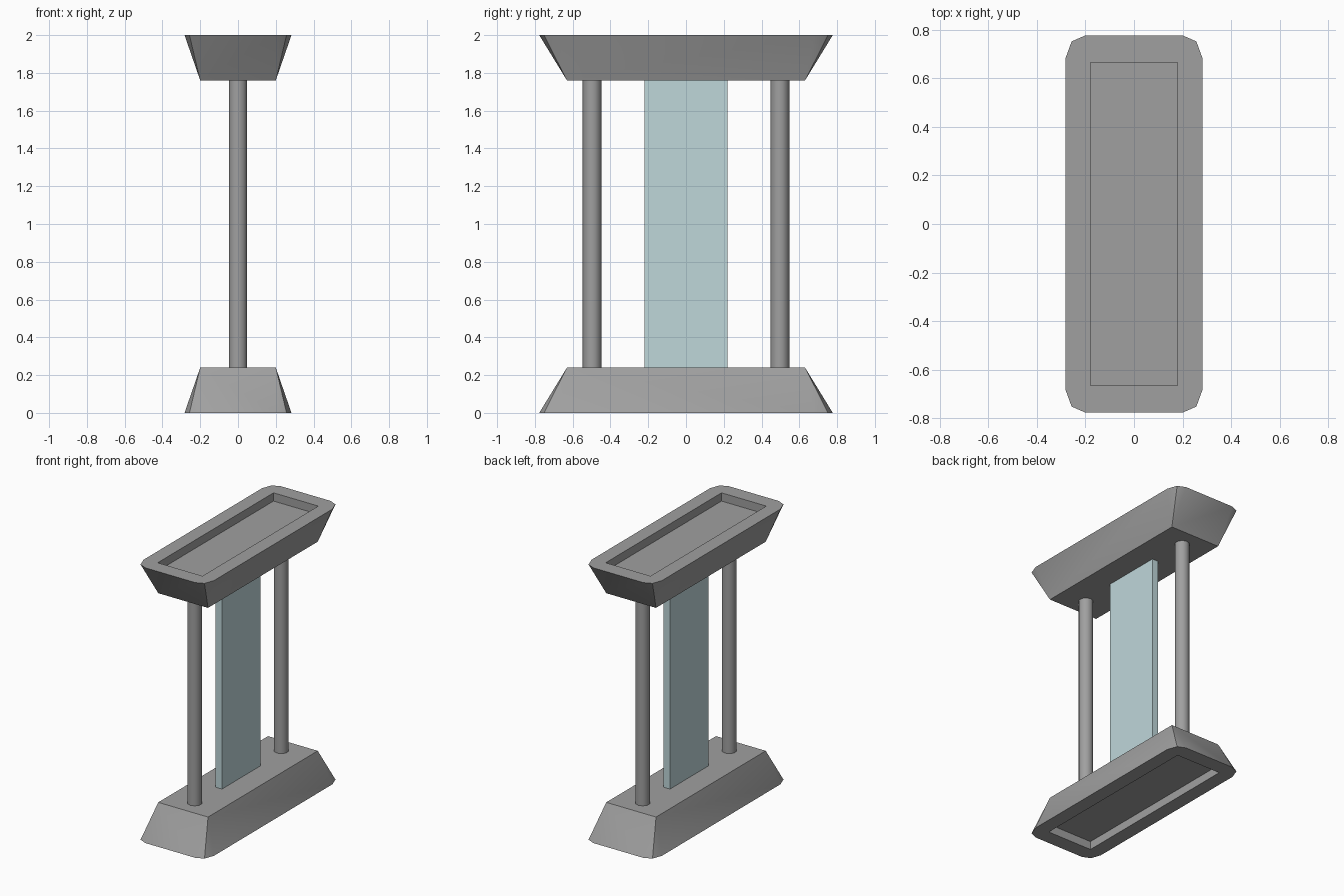
import bpy, bmesh, math

if "Cube" in bpy.data.objects:
    bpy.data.objects.remove(bpy.data.objects["Cube"], do_unlink=True)


def material(name, rgb):
    m = bpy.data.materials.new(name)
    m.use_nodes = True
    colour = (*rgb, 1)
    m.diffuse_color = colour
    m.node_tree.nodes["Principled BSDF"].inputs["Base Color"].default_value = colour
    return m


GREY = material("stone grey", (0.35, 0.35, 0.35))
GLASS = material("pale teal", (0.52, 0.68, 0.70))


def finish(bm, name, mat, smooth=False):
    bmesh.ops.recalc_face_normals(bm, faces=bm.faces)
    mesh = bpy.data.meshes.new(name)
    bm.to_mesh(mesh)
    bm.free()
    mesh.materials.append(mat)
    obj = bpy.data.objects.new(name, mesh)
    bpy.context.collection.objects.link(obj)
    if smooth:
        bpy.ops.object.select_all(action="DESELECT")
        obj.select_set(True)
        bpy.context.view_layer.objects.active = obj
        bpy.ops.object.shade_smooth_by_angle(angle=math.radians(40))
    return obj


QUADRANTS = [(1, 1), (-1, 1), (-1, -1), (1, -1)]
CORNER = [(0.283, 0.68), (0.257, 0.752), (0.2, 0.777)]  # softened rim corner


def tray(name, flip):
    """Flared block with a wide rounded rim, a sunken panel and a small flat end."""
    bm = bmesh.new()
    height = lambda z: 2 - z if flip else z

    def rect(x, y, z):
        return [bm.verts.new((sx * x, sy * y, height(z))) for sx, sy in QUADRANTS]

    rim = []
    for sx, sy in QUADRANTS:
        pts = CORNER if sx * sy > 0 else CORNER[::-1]
        rim.append([bm.verts.new((sx * x, sy * y, height(0))) for x, y in pts])
    small_end = rect(0.2, 0.63, 0.24)
    opening = rect(0.18, 0.665, 0)
    floor = rect(0.18, 0.665, 0.06)
    for i in range(4):
        j = (i + 1) % 4
        # flared sides and flat rim: a fan at each corner, a quad along each side
        for ring in (small_end, opening):
            for a, b in zip(rim[i], rim[i][1:]):
                bm.faces.new((ring[i], a, b))
            bm.faces.new((ring[i], rim[i][-1], rim[j][0], ring[j]))
        bm.faces.new((opening[i], opening[j], floor[j], floor[i]))
    bm.faces.new(small_end)
    bm.faces.new(floor)
    return finish(bm, name, GREY, smooth=True)


tray("base", False)
tray("top_tray", True)

# Round posts near both ends
for name, y in (("front_post", -0.497), ("back_post", 0.497)):
    bm = bmesh.new()
    bmesh.ops.create_cone(bm, cap_ends=True, segments=10, radius1=0.05,
                          radius2=0.05, depth=1.52)
    bmesh.ops.translate(bm, verts=bm.verts, vec=(0, y, 1))
    finish(bm, name, GREY, smooth=True)

# Thin upright central panel
bm = bmesh.new()
bmesh.ops.create_cube(bm, size=1)
bmesh.ops.scale(bm, verts=bm.verts, vec=(0.05, 0.44, 1.52))
bmesh.ops.translate(bm, verts=bm.verts, vec=(0, 0, 1))
finish(bm, "glass_panel", GLASS)
